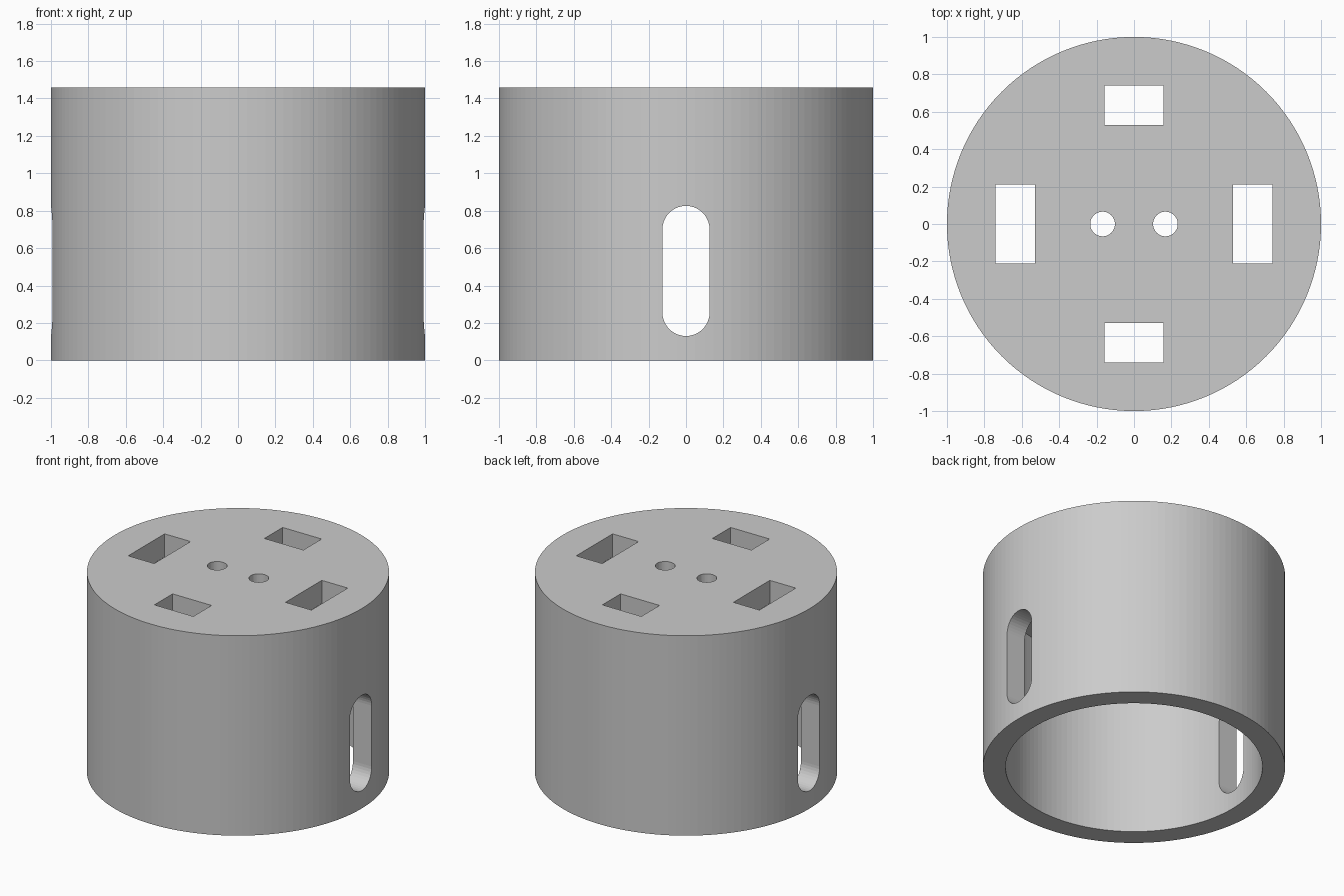
import bpy
import bmesh
from math import cos, sin, pi

default = bpy.data.objects.get("Cube")
if default:
    bpy.data.objects.remove(default)

HEIGHT, RADIUS, BORE, PLATE = 1.46, 1.0, 0.85, 0.17

grey = bpy.data.materials.new("plain grey")
grey.use_nodes = True
colour = (0.6, 0.6, 0.6, 1)
grey.diffuse_color = colour
grey.node_tree.nodes["Principled BSDF"].inputs["Base Color"].default_value = colour


def circle(radius, steps):
    return [(radius * cos(2 * pi * i / steps), radius * sin(2 * pi * i / steps))
            for i in range(steps)]


def prism(name, outline, start, end, axis="z"):
    """Solid made by extruding a closed outline along the z or x axis."""
    bm = bmesh.new()
    place = (lambda a, b, t: (a, b, t)) if axis == "z" else (lambda a, b, t: (t, a, b))
    face = bm.faces.new([bm.verts.new(place(a, b, start)) for a, b in outline])
    new = bmesh.ops.extrude_face_region(bm, geom=[face])["geom"]
    for v in new:
        if isinstance(v, bmesh.types.BMVert):
            v.co[2 if axis == "z" else 0] = end
    bmesh.ops.recalc_face_normals(bm, faces=bm.faces)
    mesh = bpy.data.meshes.new(name)
    bm.to_mesh(mesh)
    bm.free()
    mesh.materials.append(grey)
    obj = bpy.data.objects.new(name, mesh)
    bpy.context.collection.objects.link(obj)
    return obj


def rectangle(x, y, w, d):
    return [(x + sx * w / 2, y + sy * d / 2)
            for sx, sy in ((-1, -1), (1, -1), (1, 1), (-1, 1))]


# Cylindrical cap and the tools that hollow and pierce it
body = prism("cap_body", circle(RADIUS, 128), 0, HEIGHT)
cutters = [prism("bore_cutter", circle(BORE, 128), -0.2, HEIGHT - PLATE)]

low, high = HEIGHT - PLATE - 0.1, HEIGHT + 0.1
for side in (-1, 1):
    windows = {
        "side_window_cutter": rectangle(side * 0.635, 0, 0.21, 0.42),
        "end_window_cutter": rectangle(0, side * 0.635, 0.315, 0.21),
        "round_hole_cutter": [(x + side * 0.168, y) for x, y in circle(0.066, 40)],
    }
    for name, outline in windows.items():
        cutters.append(prism(name, outline, low, high))

# Rounded upright slot through both side walls
R, BOTTOM, TOP = 0.126, 0.13, 0.826
slot = [(R * cos(pi * i / 20), TOP - R + R * sin(pi * i / 20)) for i in range(21)]
slot += [(-y, BOTTOM + TOP - z) for y, z in slot]
cutters.append(prism("slot_cutter", slot, -1.2, 1.2, "x"))

# Cut everything, then bake the result and drop the tools
for cutter in cutters:
    cutter.hide_render = True
    mod = body.modifiers.new(cutter.name, "BOOLEAN")
    mod.operation = "DIFFERENCE"
    mod.solver = "EXACT"
    mod.object = cutter
bpy.context.view_layer.objects.active = body
body.select_set(True)
for mod in list(body.modifiers):
    bpy.ops.object.modifier_apply(modifier=mod.name)
for cutter in cutters:
    bpy.data.objects.remove(cutter)
